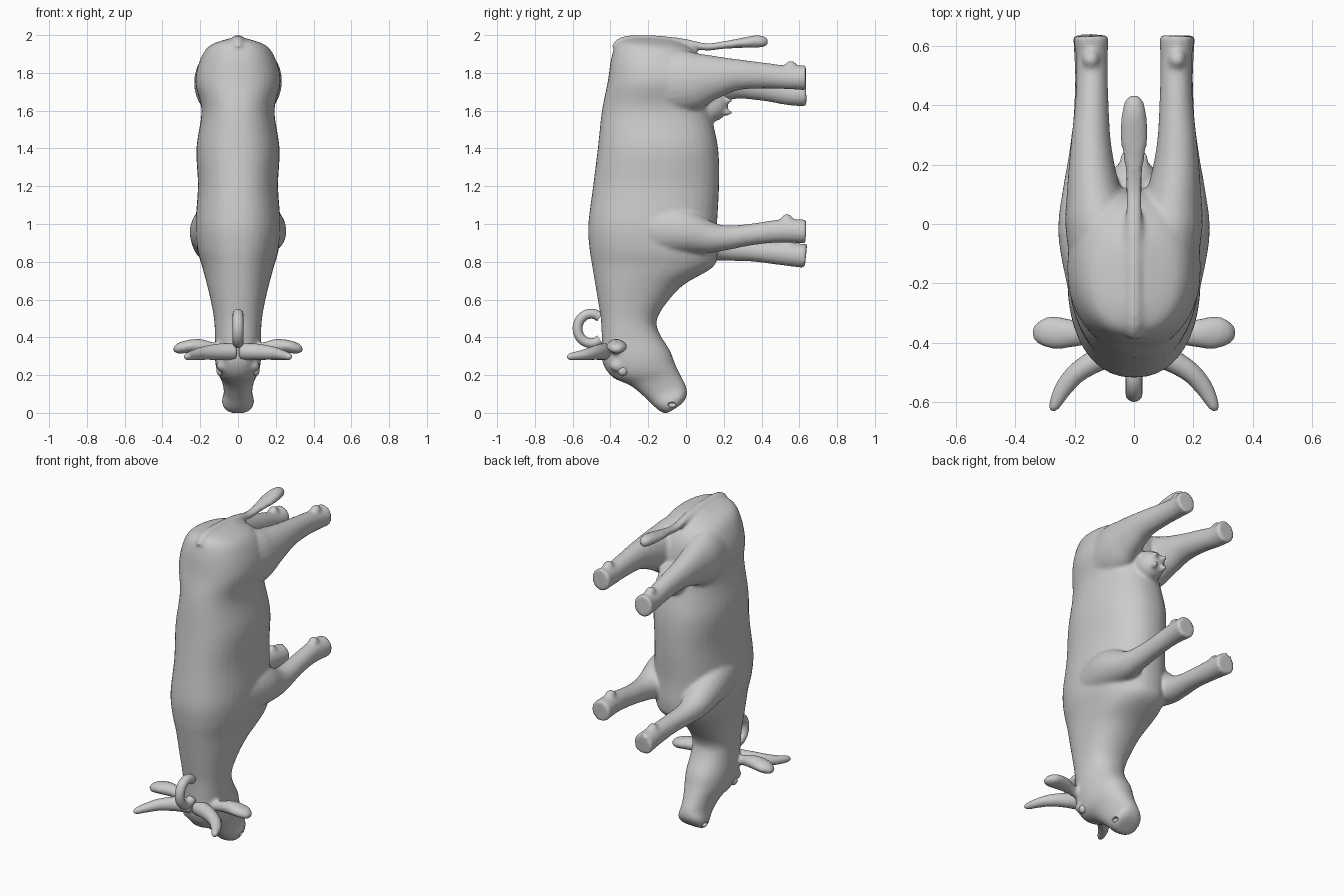
import bpy, bmesh, math
from mathutils import Vector, Matrix

if "Cube" in bpy.data.objects:
    bpy.data.objects.remove(bpy.data.objects["Cube"])


def smooth_rows(rows, steps=5):
    """Catmull-Rom interpolation of number rows."""
    out = []
    for i in range(len(rows) - 1):
        p0, p1, p2 = rows[max(i - 1, 0)], rows[i], rows[i + 1]
        p3 = rows[min(i + 2, len(rows) - 1)]
        for s in range(steps):
            t = s / steps
            out.append([0.5 * (2 * b + (c - a) * t + (2 * a - 5 * b + 4 * c - d) * t * t
                               + (3 * b - a - 3 * c + d) * t ** 3)
                        for a, b, c, d in zip(p0, p1, p2, p3)])
    out.append(list(rows[-1]))
    return out


def loft(bm, rings, sides=28, power=2.0):
    """Skin a capped tube over rings of (centre, u axis, v axis)."""
    loops = []
    for c, u, v in rings:
        loop = []
        for k in range(sides):
            a = 2 * math.pi * k / sides
            ca, sa = math.cos(a), math.sin(a)
            e = 2 / power
            loop.append(bm.verts.new(c + u * math.copysign(abs(ca) ** e, ca)
                                     + v * math.copysign(abs(sa) ** e, sa)))
        loops.append(loop)
    for A, B in zip(loops, loops[1:]):
        for k in range(sides):
            n = (k + 1) % sides
            bm.faces.new((A[k], A[n], B[n], B[k]))
    bm.faces.new(loops[0][::-1])
    bm.faces.new(loops[-1])


def tube(bm, rows, side, sides=24):
    """Rows of x, y, z, radius along side, radius across."""
    rows = smooth_rows(rows)
    pts = [Vector(r[:3]) for r in rows]
    side = Vector(side)
    rings = []
    for i, r in enumerate(rows):
        t = pts[min(i + 1, len(pts) - 1)] - pts[max(i - 1, 0)]
        v = t.cross(side).normalized()
        u = v.cross(t).normalized()
        rings.append((pts[i], u * r[3], v * r[4]))
    loft(bm, rings, sides)


def blob(bm, centre, radii):
    m = Matrix.Translation(centre) @ Matrix.Diagonal((*radii, 1))
    bmesh.ops.create_uvsphere(bm, u_segments=20, v_segments=12, radius=1, matrix=m)


def finish(bm, name):
    bmesh.ops.recalc_face_normals(bm, faces=bm.faces)
    me = bpy.data.meshes.new(name)
    bm.to_mesh(me)
    bm.free()
    me.shade_smooth()
    ob = bpy.data.objects.new(name, me)
    bpy.context.collection.objects.link(ob)
    return ob


body = bmesh.new()

# torso, neck and head: back point (y, z), belly point (y, z), half width
sections = [
    (-.30, 1.985, -.06, 1.975, .05), (-.365, 1.955, .03, 1.93, .15), (-.395, 1.88, .09, 1.86, .20),
    (-.415, 1.75, .12, 1.75, .225), (-.445, 1.6, .13, 1.6, .193), (-.467, 1.4, .17, 1.4, .22),
    (-.492, 1.2, .175, 1.2, .212), (-.517, 1.0, .165, 1.0, .225), (-.512, .88, .168, .85, .215),
    (-.497, .78, .14, .77, .19), (-.477, .66, -.01, .68, .162), (-.462, .57, -.105, .58, .14),
    (-.45, .49, -.155, .49, .126), (-.445, .38, -.14, .42, .122), (-.442, .27, -.085, .33, .123),
    (-.39, .19, -.06, .265, .112), (-.29, .142, -.03, .20, .086), (-.21, .075, -.003, .148, .075),
    (-.155, .022, .006, .10, .085), (-.115, -.002, -.012, .06, .07), (-.09, .003, -.04, .035, .035)]
rings = []
for y0, z0, y1, z1, w in smooth_rows(sections):
    a, b = Vector((0, y0, z0)), Vector((0, y1, z1))
    rings.append(((a + b) / 2, Vector((w, 0, 0)), (b - a) / 2))
loft(body, rings, 40, 2.25)

# legs, with the left pair swung towards the head
hind_leg = [(.10, -.22, 1.75, .10, .17), (.12, 0, 1.755, .112, .165), (.138, .13, 1.775, .088, .122),
            (.145, .27, 1.79, .068, .083), (.142, .42, 1.785, .056, .068),
            (.142, .55, 1.775, .053, .062), (.145, .635, 1.775, .061, .067)]
front_leg = [(.11, -.22, .98, .11, .15), (.148, -.03, .965, .108, .125), (.157, .12, .93, .083, .085),
             (.158, .22, .928, .064, .065), (.15, .35, .945, .055, .057),
             (.146, .5, .963, .053, .061), (.145, .635, .96, .061, .064)]
for rows, swing, claw_y in ((hind_leg, -.085, .555), (front_leg, -.13, .535)):
    for s in (1, -1):
        shift = 0 if s > 0 else swing
        moved = [(s * x, y, z + shift * min(1, max(0, (y + .05) / .6)), ru, rv)
                 for x, y, z, ru, rv in rows]
        tube(body, moved, (1, 0, 0))
        blob(body, (s * .145, claw_y, rows[-2][2] + shift + .058), (.03, .032, .032))

# udder with four teats
blob(body, (0, .13, 1.63), (.085, .095, .09))
for x in (-.032, .032):
    for z in (1.59, 1.655):
        blob(body, (x, .215, z), (.016, .032, .016))

# tail with tuft
tube(body, [(0, -.38, 1.93, .02, .02), (0, -.33, 1.965, .03, .028), (0, -.2, 1.973, .031, .027),
            (0, -.03, 1.963, .028, .022), (0, .1, 1.938, .027, .02), (0, .19, 1.946, .031, .02),
            (0, .29, 1.958, .046, .026), (0, .37, 1.966, .042, .033), (0, .42, 1.965, .028, .026),
            (0, .435, 1.965, .008, .008)], (1, 0, 0))

# ears, brows
for s in (1, -1):
    tube(body, [(s * .07, -.375, .335, .03, .03), (s * .14, -.375, .345, .03, .03),
                (s * .20, -.37, .355, .045, .036), (s * .265, -.367, .352, .055, .034),
                (s * .315, -.36, .34, .044, .028), (s * .338, -.35, .33, .015, .01)], (0, 1, 0))
    blob(body, (s * .08, -.36, .25), (.036, .045, .035))

cow = finish(body, "body")
remesh = cow.modifiers.new("blend", 'REMESH')
remesh.mode = 'VOXEL'
remesh.voxel_size = .0105
remesh.use_smooth_shade = True
soften = cow.modifiers.new("soften", 'SMOOTH')
soften.factor = .5
soften.iterations = 5

# nostril cutters
bm = bmesh.new()
for s in (1, -1):
    blob(bm, (s * .072, -.075, .045), (.018, .022, .014))
cutter = finish(bm, "nostril_cutter")
cutter.hide_render = True
cutter.display_type = 'WIRE'
cut = cow.modifiers.new("nostrils", 'BOOLEAN')
cut.operation = 'DIFFERENCE'
cut.object = cutter

# horns and eyes
for s, word in ((1, "right"), (-1, "left")):
    bm = bmesh.new()
    tube(bm, [(s * .02, -.42, .325, .045, .045), (s * .11, -.452, .323, .042, .04),
              (s * .19, -.50, .315, .034, .034), (s * .238, -.555, .305, .026, .029),
              (s * .268, -.612, .298, .018, .018), (s * .273, -.63, .297, .006, .006)], (0, 0, 1))
    finish(bm, word + "_horn")
    bm = bmesh.new()
    blob(bm, (s * .094, -.335, .222), (.02, .026, .026))
    finish(bm, word + "_eye")

# curled loop on the back of the neck
bm = bmesh.new()
curl = []
for i in range(13):
    a = math.radians(50 + 260 * i / 12)
    curl.append((0, -.502 + .072 * math.cos(a), .447 + .078 * math.sin(a), .028, .026))
tube(bm, curl, (1, 0, 0), 20)
finish(bm, "neck_curl")
